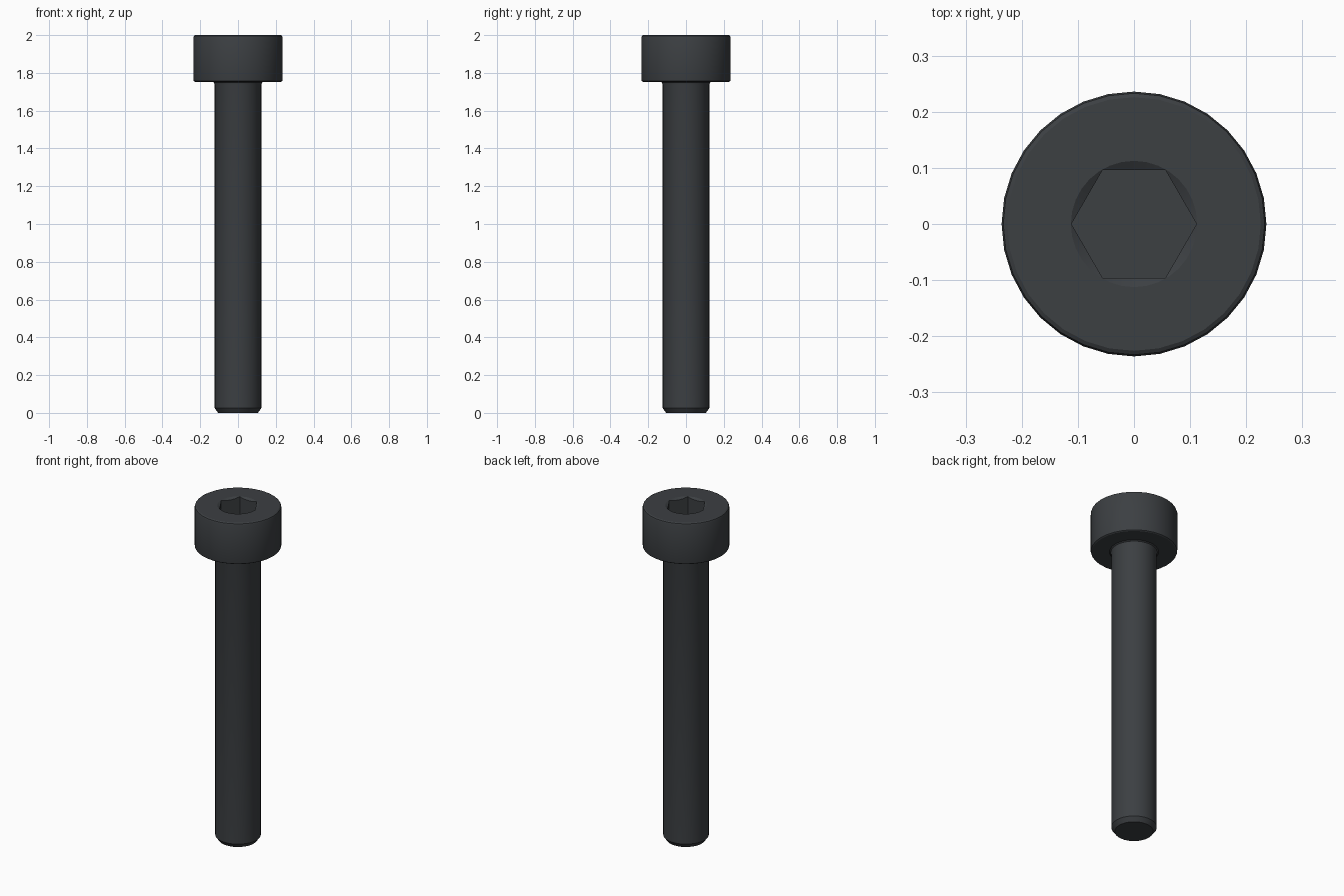
import bpy, bmesh, math

if "Cube" in bpy.data.objects:
    bpy.data.objects.remove(bpy.data.objects["Cube"])

SEGMENTS = 32


def lathe(name, profile, sides=SEGMENTS):
    """Closed solid of revolution from (radius, z) points listed bottom to top."""
    bm = bmesh.new()
    rings = []
    for r, z in profile:
        rings.append([bm.verts.new((r * math.cos(2 * math.pi * i / sides),
                                    r * math.sin(2 * math.pi * i / sides), z))
                      for i in range(sides)])
    for low, high in zip(rings, rings[1:]):
        for i in range(sides):
            j = (i + 1) % sides
            bm.faces.new((low[i], low[j], high[j], high[i]))
    bm.faces.new(rings[0][::-1])
    bm.faces.new(rings[-1])
    mesh = bpy.data.meshes.new(name)
    bm.to_mesh(mesh)
    bm.free()
    obj = bpy.data.objects.new(name, mesh)
    bpy.context.collection.objects.link(obj)
    return obj


# Screw body: chamfered tip, shank, neck fillet, head with eased edges
screw = lathe("socket_head_screw", [
    (0.105, 0.0), (0.124, 0.026),
    (0.124, 1.738), (0.127, 1.748), (0.134, 1.753),
    (0.228, 1.753), (0.234, 1.757), (0.236, 1.764),
    (0.236, 1.988), (0.233, 1.996), (0.226, 2.0),
])

# Hexagonal socket and its conical lead-in, cut from the head
hex_cutter = lathe("hex_socket_cutter", [(0.1115, 1.88), (0.1115, 2.05)], 6)
cone_cutter = lathe("lead_in_cutter", [(0.0725, 1.976), (0.1125, 2.0), (0.1125, 2.05)])

bpy.context.view_layer.objects.active = screw
screw.select_set(True)
for cutter in (hex_cutter, cone_cutter):
    cutter.hide_render = True
    mod = screw.modifiers.new("socket", 'BOOLEAN')
    mod.operation = 'DIFFERENCE'
    mod.solver = 'EXACT'
    mod.object = cutter
    bpy.ops.object.modifier_apply(modifier=mod.name)
    bpy.data.objects.remove(cutter)

# Smooth round surfaces, keep edges crisp
bpy.ops.object.shade_smooth_by_angle(angle=math.radians(25))

# Black oxide finish
steel = bpy.data.materials.new("black_steel")
steel.diffuse_color = (0.045, 0.05, 0.055, 1)
steel.use_nodes = True
steel.node_tree.nodes["Principled BSDF"].inputs["Base Color"].default_value = steel.diffuse_color
screw.data.materials.clear()
screw.data.materials.append(steel)
